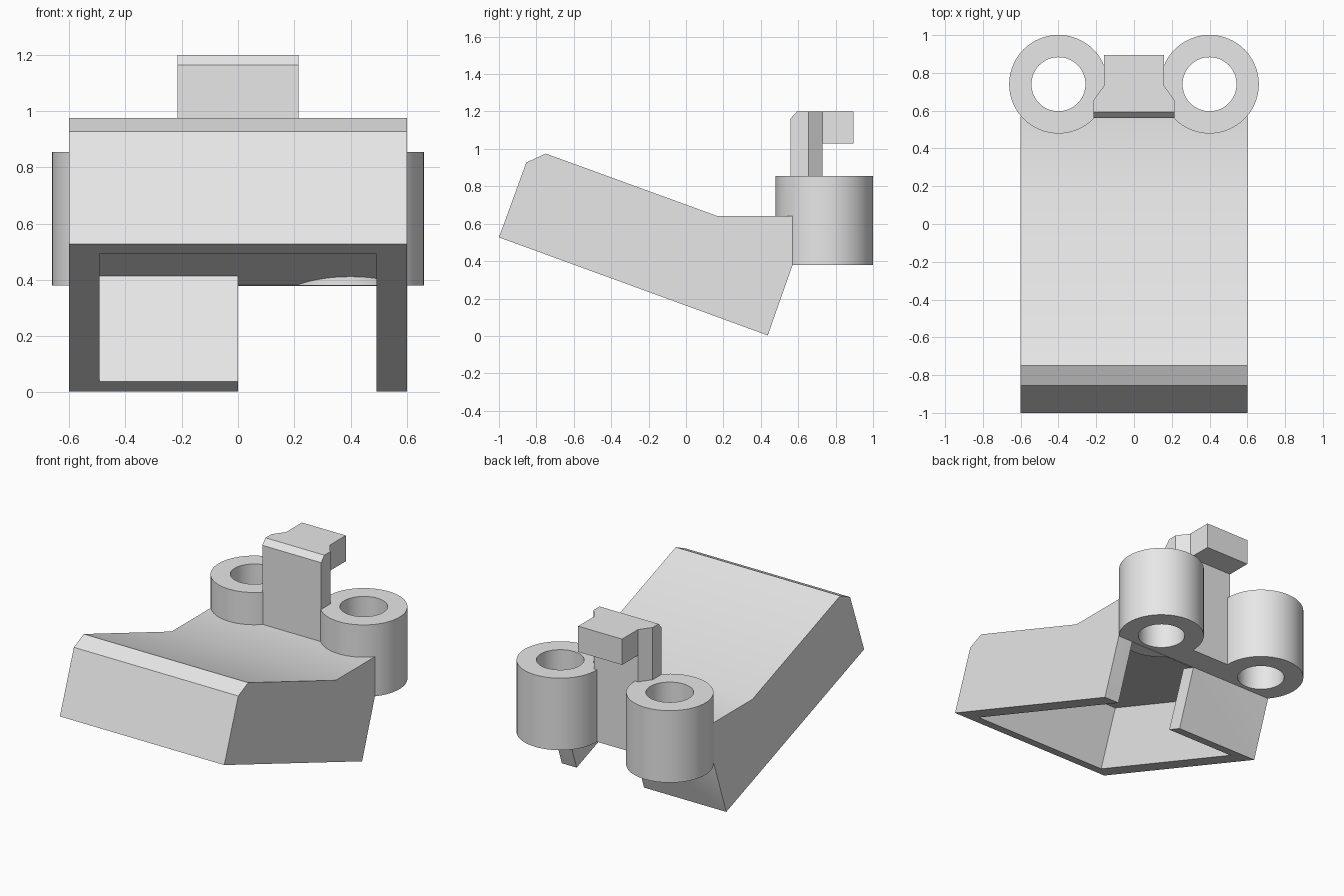
import bpy, bmesh, math
from mathutils import Vector, Matrix

cube = bpy.data.objects.get("Cube")
if cube:
    bpy.data.objects.remove(cube, do_unlink=True)

grey = bpy.data.materials.new("light_grey")
grey.use_nodes = True
COLOUR = (0.8, 0.8, 0.8, 1)
grey.diffuse_color = COLOUR
grey.node_tree.nodes["Principled BSDF"].inputs["Base Color"].default_value = COLOUR


def finish(name, bm):
    bmesh.ops.recalc_face_normals(bm, faces=bm.faces)
    mesh = bpy.data.meshes.new(name)
    bm.to_mesh(mesh)
    bm.free()
    mesh.materials.append(grey)
    obj = bpy.data.objects.new(name, mesh)
    bpy.context.collection.objects.link(obj)
    return obj


def prism(name, points, offset):
    """Extrude a closed outline of 3D points along an offset."""
    bm = bmesh.new()
    face = bm.faces.new([bm.verts.new(p) for p in points])
    new = bmesh.ops.extrude_face_region(bm, geom=[face])["geom"]
    verts = [g for g in new if isinstance(g, bmesh.types.BMVert)]
    bmesh.ops.translate(bm, verts=verts, vec=offset)
    return finish(name, bm)


def side_prism(name, outline, x0, x1):
    """Extrude a (y, z) side outline from x0 to x1."""
    return prism(name, [(x0, y, z) for y, z in outline], (x1 - x0, 0, 0))


def smooth(obj):
    bpy.ops.object.select_all(action="DESELECT")
    obj.select_set(True)
    bpy.context.view_layer.objects.active = obj
    bpy.ops.object.shade_smooth_by_angle(angle=math.radians(30))


def cut(obj, cutter):
    mod = obj.modifiers.new("cut", "BOOLEAN")
    mod.operation, mod.solver, mod.object = "DIFFERENCE", "EXACT", cutter
    bpy.context.view_layer.objects.active = obj
    bpy.ops.object.modifier_apply(modifier=mod.name)
    bpy.data.objects.remove(cutter, do_unlink=True)


def tube(name, centre, outer, inner, z0, z1, sides=64):
    bm = bmesh.new()
    loops = []
    for r, z in ((outer, z0), (outer, z1), (inner, z1), (inner, z0)):
        angles = [math.tau * i / sides for i in range(sides)]
        loops.append([bm.verts.new((centre[0] + r * math.cos(a),
                                    centre[1] + r * math.sin(a), z)) for a in angles])
    for k in range(4):
        a, b = loops[k], loops[(k + 1) % 4]
        for i in range(sides):
            j = (i + 1) % sides
            bm.faces.new((a[i], a[j], b[j], b[i]))
    return finish(name, bm)


# Tilted hollow body
body = side_prism("body", [(-1, 0.527), (-0.854, 0.927), (-0.75, 0.975), (0.165, 0.642),
                           (0.57, 0.642), (0.57, 0.38), (0.437, 0.003)], -0.6, 0.6)

# Cavity and rear opening, laid out along the tilted underside
tilt = math.radians(20)
along = Vector((math.cos(tilt), -math.sin(tilt)))
up = Vector((math.sin(tilt), math.cos(tilt)))
front_corner = Vector((-1, 0.527))


def tilted_box(name, start, end, x0, x1):
    corners = [(start, -0.2), (end, -0.2), (end, 0.397), (start, 0.397)]
    outline = [front_corner + along * a + up * h for a, h in corners]
    return side_prism(name, outline, x0, x1)


cut(body, tilted_box("cavity_cutter", 0.105, 1.424, -0.492, 0.492))
cut(body, tilted_box("rear_opening_cutter", 1.2, 1.7, 0, 0.492))
smooth(body)

# Pair of rear sleeves
for side, x in (("left", 0.4), ("right", -0.4)):
    smooth(tube(side + "_sleeve", (x, 0.74), 0.261, 0.143, 0.38, 0.855))

# Upright tab with tapered rear and chamfered front top edge
tab = prism("upright_tab", [(-0.215, 0.56, 0.38), (0.215, 0.56, 0.38), (0.215, 0.655, 0.38),
                            (0.16, 0.73, 0.38), (-0.16, 0.73, 0.38), (-0.215, 0.655, 0.38)],
            (0, 0, 0.82))
cut(tab, side_prism("chamfer_cutter", [(0.53, 1.13), (0.53, 1.23), (0.625, 1.235)], -0.4, 0.4))

# Hook reaching backwards from the tab
side_prism("hook", [(0.7, 1.03), (0.895, 1.03), (0.895, 1.2), (0.7, 1.2)], -0.16, 0.16)
